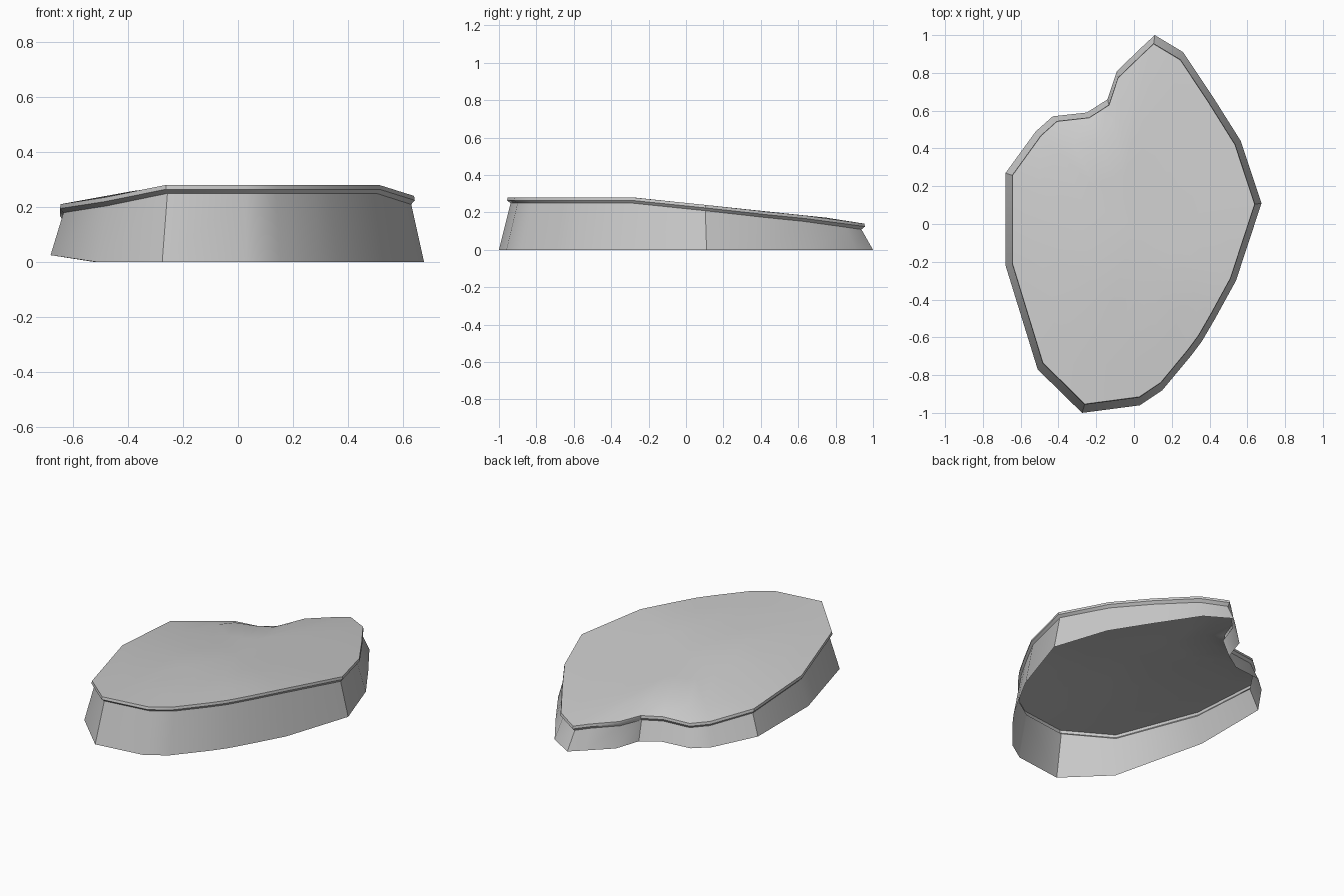
import bpy, bmesh

if "Cube" in bpy.data.objects:
    bpy.data.objects.remove(bpy.data.objects["Cube"])

# Foot outline of the slab, anticlockwise from the tip: x, y, height of the top rim above it
OUTLINE = [
    (0.11, 1.00, .14), (0.04, 0.935, .147), (-0.09, 0.81, .15), (-0.14, 0.66, .145),
    (-0.25, 0.59, .14), (-0.43, 0.57, .137), (-0.52, 0.49, .143), (-0.68, 0.27, .182),
    (-0.68, -0.22, .21), (-0.51, -0.77, .235), (-0.275, -1.00, .28), (0.03, -0.96, .28),
    (0.15, -0.88, .28), (0.30, -0.70, .28), (0.36, -0.62, .28), (0.43, -0.50, .28),
    (0.54, -0.30, .28), (0.675, 0.11, .24), (0.565, 0.44, .205), (0.42, 0.67, .183),
    (0.26, 0.91, .152),
]


def surface_height(x, y):
    """Gentle slope of the top: falls to the back and to the left."""
    return .28 - .105 * max(0, y + .28) - .18 * max(0, -.26 - x)


bm = bmesh.new()


def ring(scale, height):
    return [bm.verts.new((x * (scale - .007 * (scale < 1)), y * scale, height(x, y, z)))
            for x, y, z in OUTLINE]


def bridge(a, b, smooth=True):
    n = len(a)
    for i in range(n):
        j = (i + 1) % n
        bm.faces.new((a[i], a[j], b[j], b[i])).smooth = smooth


# Tapered side wall, open underneath, then the thin overhanging lip
foot = ring(1.0, lambda x, y, z: .025 if x < -.6 else 0)
wall_top = ring(.938, lambda x, y, z: z - .031)
lip = ring(.957, lambda x, y, z: z - .016)
rim = ring(.953, lambda x, y, z: z)
for a, b in ((foot, wall_top), (wall_top, lip), (lip, rim)):
    bridge(a, b)

# Softly sloping top
outer = rim
for s in (.75, .4):
    inner = ring(s, lambda x, y, z: surface_height(x * s, y * s))
    bridge(outer, inner)
    outer = inner
centre = bm.verts.new((0, 0, surface_height(0, 0)))
for i in range(len(outer)):
    bm.faces.new((outer[i], outer[(i + 1) % len(outer)], centre)).smooth = True

mesh = bpy.data.meshes.new("stone_slab")
bm.to_mesh(mesh)
bm.free()
slab = bpy.data.objects.new("stone_slab", mesh)
bpy.context.collection.objects.link(slab)

# Smooth sides and top, crisp lip edges
bpy.context.view_layer.objects.active = slab
slab.select_set(True)
bpy.ops.object.shade_smooth_by_angle(angle=0.6)
